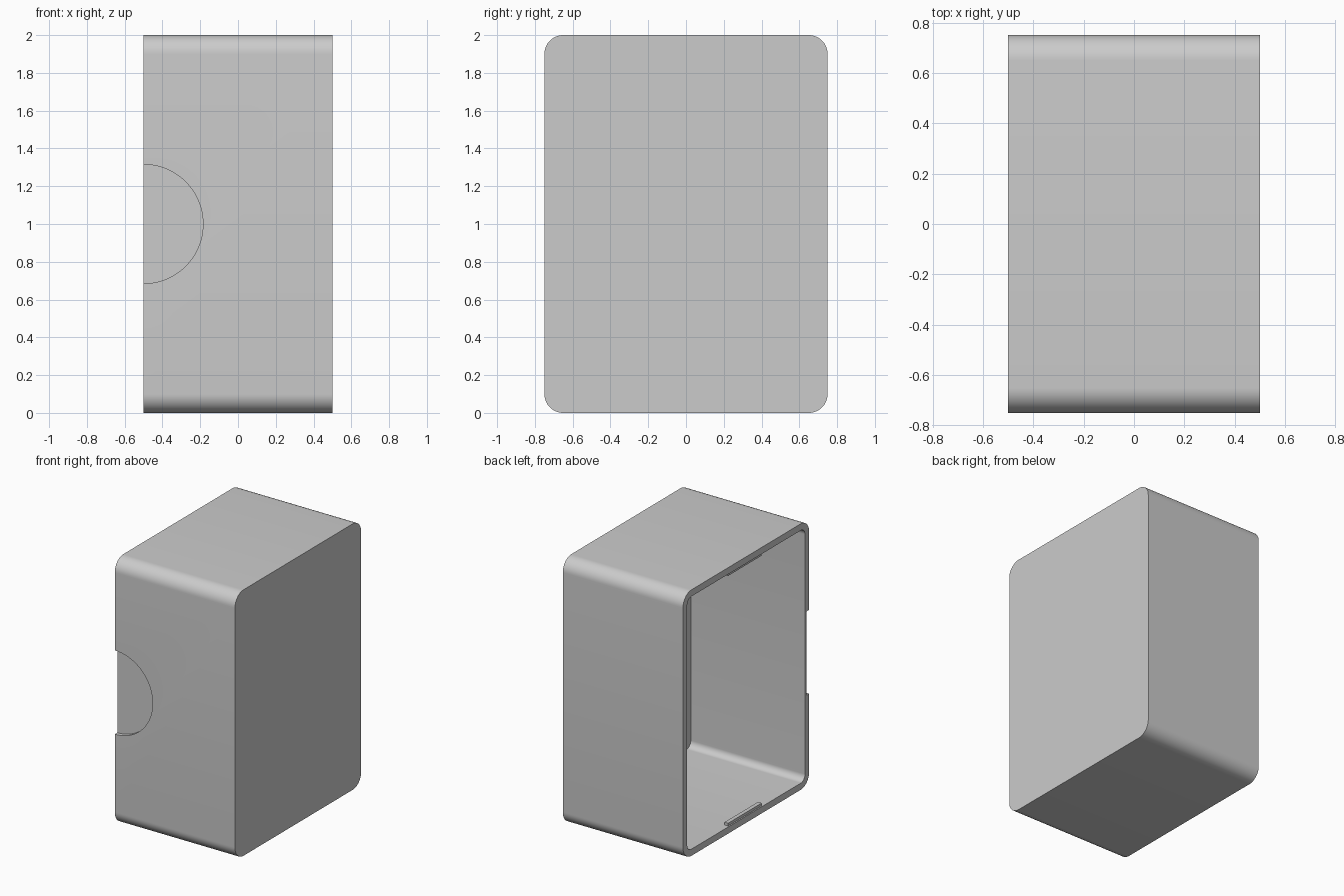
import bpy, bmesh, math
from mathutils import Vector

cube = bpy.data.objects.get("Cube")
if cube:
    bpy.data.objects.remove(cube, do_unlink=True)

DEPTH, WIDTH, HEIGHT = 1.0, 1.5, 2.0
WALL, RADIUS = 0.05, 0.1
MID = HEIGHT / 2

grey = bpy.data.materials.new("light grey plastic")
grey.use_nodes = True
colour = (0.6, 0.6, 0.6, 1)
grey.diffuse_color = colour
grey.node_tree.nodes["Principled BSDF"].inputs["Base Color"].default_value = colour


def prism(name, outline, offset):
    """Extrude a closed outline of 3D points along an offset."""
    bm = bmesh.new()
    face = bm.faces.new([bm.verts.new(p) for p in outline])
    top = bmesh.ops.extrude_face_region(bm, geom=[face])["geom"]
    bmesh.ops.translate(bm, vec=Vector(offset),
                        verts=[g for g in top if isinstance(g, bmesh.types.BMVert)])
    bmesh.ops.recalc_face_normals(bm, faces=bm.faces)
    mesh = bpy.data.meshes.new(name)
    bm.to_mesh(mesh)
    bm.free()
    mesh.materials.append(grey)
    obj = bpy.data.objects.new(name, mesh)
    bpy.context.collection.objects.link(obj)
    return obj


def rounded_outline(x, inset, steps=12):
    """Rounded rectangle in the y-z plane."""
    r = RADIUS - inset
    cy, cz = WIDTH / 2 - RADIUS, HEIGHT / 2 - RADIUS
    points = []
    for corner, (sy, sz) in enumerate([(1, 1), (-1, 1), (-1, -1), (1, -1)]):
        for i in range(steps + 1):
            a = math.pi / 2 * (corner + i / steps)
            points.append((x, sy * cy + r * math.cos(a), MID + sz * cz + r * math.sin(a)))
    return points


def cut(target, cutter):
    cutter.hide_render = True
    mod = target.modifiers.new("cut", 'BOOLEAN')
    mod.operation, mod.solver, mod.object = 'DIFFERENCE', 'EXACT', cutter
    bpy.context.view_layer.objects.active = target
    bpy.ops.object.modifier_apply(modifier=mod.name)
    bpy.data.objects.remove(cutter, do_unlink=True)


# Box body, closed on +x and open on -x
body = prism("box_body", rounded_outline(-DEPTH / 2, 0), (DEPTH, 0, 0))
cavity = prism("cavity_cutter", rounded_outline(-DEPTH / 2 - 0.1, WALL),
               (DEPTH + 0.1 - WALL, 0, 0))
cut(body, cavity)

# Shallow thumb recess in the front wall, at the open edge
circle = [(-DEPTH / 2 + 0.315 * math.cos(a), -WIDTH / 2 - 0.1, MID + 0.315 * math.sin(a))
          for a in (math.tau * i / 96 for i in range(96))]
cut(body, prism("recess_cutter", circle, (0, 0.13, 0)))

# Snap ridges inside the floor and ceiling, near the open edge
ridges = []
for name, side in (("lower_snap_ridge", -1), ("upper_snap_ridge", 1)):
    base = MID + side * (HEIGHT / 2 - WALL + 0.01)
    tip = MID + side * (HEIGHT / 2 - WALL - 0.02)
    x0, x1 = -DEPTH / 2 + 0.01, -DEPTH / 2 + 0.04
    outline = [(x0, -0.2, base), (x1, -0.2, base), (x1, -0.2, tip), (x0, -0.2, tip)]
    ridges.append(prism(name, outline, (0, 0.4, 0)))

# Smooth the rounded corners, keep the edges sharp
bpy.ops.object.select_all(action='DESELECT')
for obj in [body] + ridges:
    obj.select_set(True)
bpy.context.view_layer.objects.active = body
bpy.ops.object.shade_smooth_by_angle(angle=math.radians(30))
